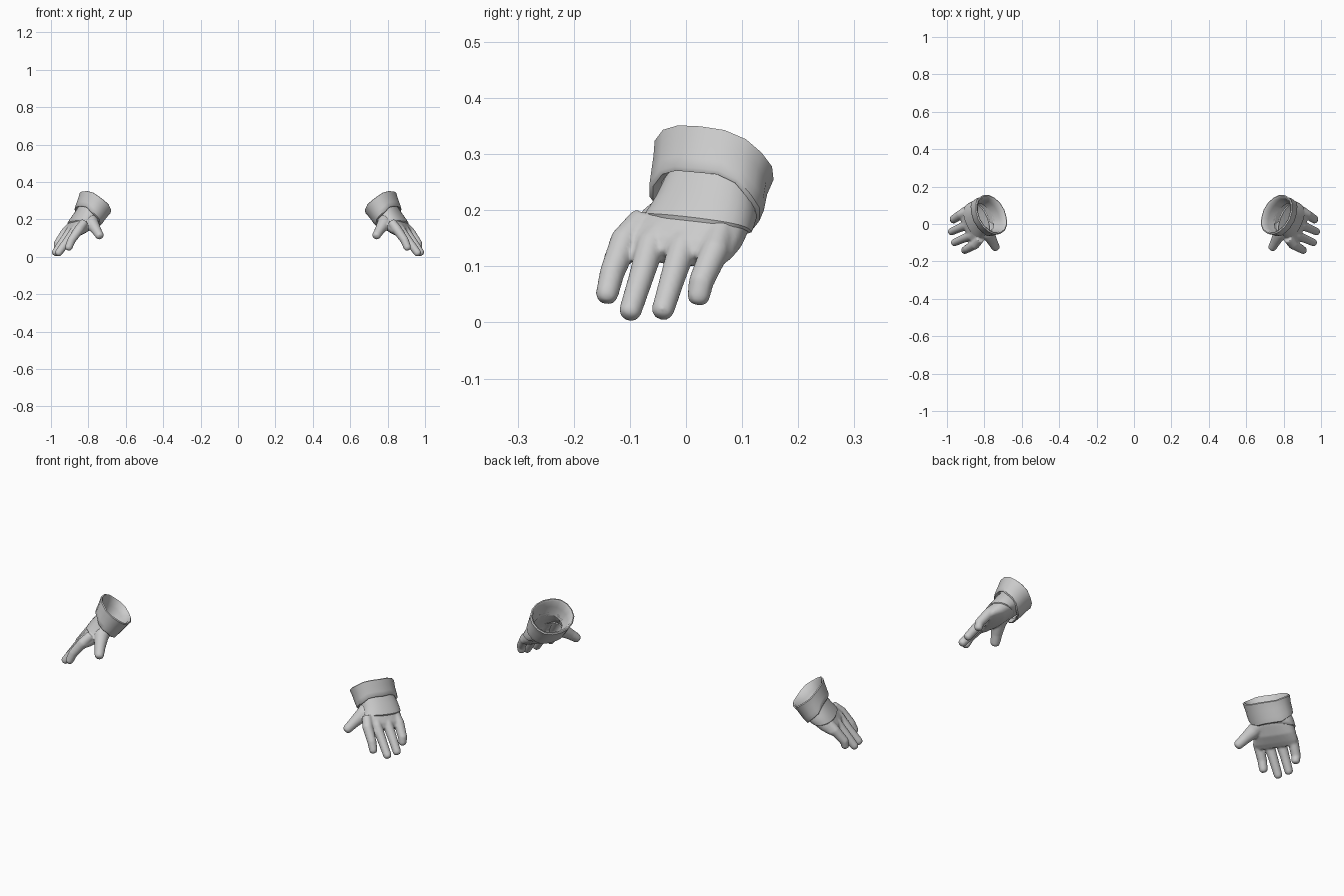
import bpy, bmesh, math
from mathutils import Vector

if "Cube" in bpy.data.objects:
    bpy.data.objects.remove(bpy.data.objects["Cube"])

# Hand frame: A runs cuff -> fingertips, U thumb side -> little finger side, V out of the back
ORIGIN = Vector((0.755, 0.055, 0.30))
A = Vector((0.556, -0.339, -0.76)).normalized()
U = Vector((0.412, 0.896, -0.10))
U = (U - A * U.dot(A)).normalized()
V = A.cross(U).normalized()


def world(t, u, v):
    return ORIGIN + A * t + U * u + V * v


def loft(bm, rings, caps=True):
    """Skin a list of equally long rings of points."""
    vr = [[bm.verts.new(p) for p in r] for r in rings]
    n = len(vr[0])
    for r0, r1 in zip(vr, vr[1:]):
        for i in range(n):
            j = (i + 1) % n
            bm.faces.new((r0[i], r0[j], r1[j], r1[i]))
    if caps:
        bm.faces.new(vr[0][::-1])
        bm.faces.new(vr[-1])


def section(t, cu, cv, hu, hv, n, slant=0.0, power=1.0):
    """Rounded cross-section; slant pushes the back side forward along A."""
    pts = []
    for i in range(n):
        a = 2 * math.pi * i / n
        c, s = math.cos(a), math.sin(a)
        x = math.copysign(abs(c) ** power, c)
        y = math.copysign(abs(s) ** power, s)
        pts.append(world(t + slant * s, cu + hu * x, cv + hv * y))
    return pts


def digit(bm, path, radii, n=14):
    """Tube with a rounded tip along points given in the hand frame."""
    pts = [world(*p) for p in path]
    end = (pts[-1] - pts[-2]).normalized()
    tip, r = pts[-1], radii[-1]
    pts[-1] = tip - end * 0.016
    pts += [tip - end * 0.006, tip]
    radii = list(radii) + [r * 0.85, r * 0.45]
    rings = []
    for k, p in enumerate(pts):
        d = (pts[min(k + 1, len(pts) - 1)] - pts[max(k - 1, 0)]).normalized()
        x = (U - d * U.dot(d)).normalized()
        y = d.cross(x)
        rings.append([p + (x * math.cos(2 * math.pi * i / n)
                           + y * math.sin(2 * math.pi * i / n)) * radii[k]
                      for i in range(n)])
    loft(bm, rings)


def finish(name, bm, angle=50):
    bmesh.ops.recalc_face_normals(bm, faces=bm.faces)
    me = bpy.data.meshes.new(name)
    bm.to_mesh(me)
    bm.free()
    ob = bpy.data.objects.new(name, me)
    bpy.context.collection.objects.link(ob)
    bpy.ops.object.select_all(action='DESELECT')
    ob.select_set(True)
    bpy.context.view_layer.objects.active = ob
    bpy.ops.object.shade_smooth_by_angle(angle=math.radians(angle))
    return ob


def mirror(ob):
    m = ob.modifiers.new("other_hand", 'MIRROR')
    m.use_mirror_merge = False


# Hand: palm, four fingers and thumb fused into one skin
bm = bmesh.new()
palm = [(0.06, 0.015, -0.012, 0.085, 0.060), (0.13, 0.018, -0.012, 0.092, 0.052),
        (0.18, 0.010, -0.008, 0.104, 0.046), (0.22, 0.000, 0.000, 0.113, 0.034),
        (0.245, -0.003, 0.002, 0.106, 0.020)]
loft(bm, [section(*p, n=24, power=0.85) for p in palm])

fingers = [(-0.080, -0.094, -0.089, 0.355, -0.006), (-0.035, -0.042, -0.025, 0.394, 0.008),
           (0.020, 0.020, 0.034, 0.382, 0.005), (0.076, 0.084, 0.083, 0.333, -0.012)]
for u0, u1, u2, t2, v2 in fingers:
    digit(bm, [(0.17, u0, 0.008), (0.225, u1, 0.012),
               (0.30, (u1 + u2) / 2, 0.010), (t2, u2, v2)],
          [0.024, 0.026, 0.0225, 0.0205])
digit(bm, [(0.11, -0.025, -0.02), (0.145, -0.075, -0.035),
           (0.172, -0.118, -0.062), (0.202, -0.162, -0.092)],
      [0.042, 0.036, 0.027, 0.023])
raw = finish("hand", bm)
rm = raw.modifiers.new("fuse", 'REMESH')
rm.mode = 'VOXEL'
rm.voxel_size = 0.005
sm = raw.modifiers.new("soften", 'SMOOTH')
sm.factor = 0.5
sm.iterations = 5
dg = bpy.context.evaluated_depsgraph_get()
fused = bpy.data.meshes.new_from_object(raw.evaluated_get(dg))
bpy.data.objects.remove(raw)
bm = bmesh.new()
bm.from_mesh(fused)
# open the wrist so the glove is hollow
bmesh.ops.bisect_plane(bm, geom=bm.verts[:] + bm.edges[:] + bm.faces[:],
                       plane_co=world(0.085, 0, 0), plane_no=A, clear_inner=True)
mirror(finish("hand", bm, 80))

# Wrist band: raised layer reaching further down over the back of the hand
bm = bmesh.new()
band = [(0.078, 0.014, -0.012, 0.088, 0.064, 0.00), (0.115, 0.018, -0.012, 0.096, 0.060, 0.012),
        (0.135, 0.018, -0.011, 0.099, 0.058, 0.022), (0.152, 0.016, -0.010, 0.102, 0.055, 0.030),
        (0.156, 0.016, -0.010, 0.098, 0.049, 0.030)]
loft(bm, [section(*p[:5], n=28, slant=p[5], power=0.88) for p in band], caps=False)
mirror(finish("wrist_band", bm))

# Cuff: turned-back sleeve with a rolled lower edge, thick rim and inner lining
bm = bmesh.new()
cuff = [(0.088, 0.010, -0.012, 0.088, 0.066, -0.012), (0.104, 0.010, -0.012, 0.100, 0.074, -0.014),
        (0.100, 0.010, -0.012, 0.108, 0.081, -0.014), (0.078, 0.008, -0.010, 0.110, 0.085, -0.010),
        (0.045, 0.003, -0.004, 0.110, 0.090, -0.005), (0.014, 0.000, 0.000, 0.114, 0.096, 0.000),
        (0.010, 0.000, 0.000, 0.108, 0.090, 0.000), (0.016, 0.000, 0.000, 0.100, 0.082, 0.000),
        (0.050, 0.004, -0.004, 0.092, 0.074, 0.000), (0.095, 0.012, -0.012, 0.080, 0.056, 0.000)]
loft(bm, [section(*p[:5], n=16, slant=p[5], power=0.95) for p in cuff], caps=False)
# gentle cloth creases on the outside
for i, v in enumerate(bm.verts):
    t = (v.co - ORIGIN).dot(A)
    v.co += A * 0.004 * math.sin(i % 16 * 1.9) * (1 if t > 0.06 else 0.5)
mirror(finish("cuff", bm))
